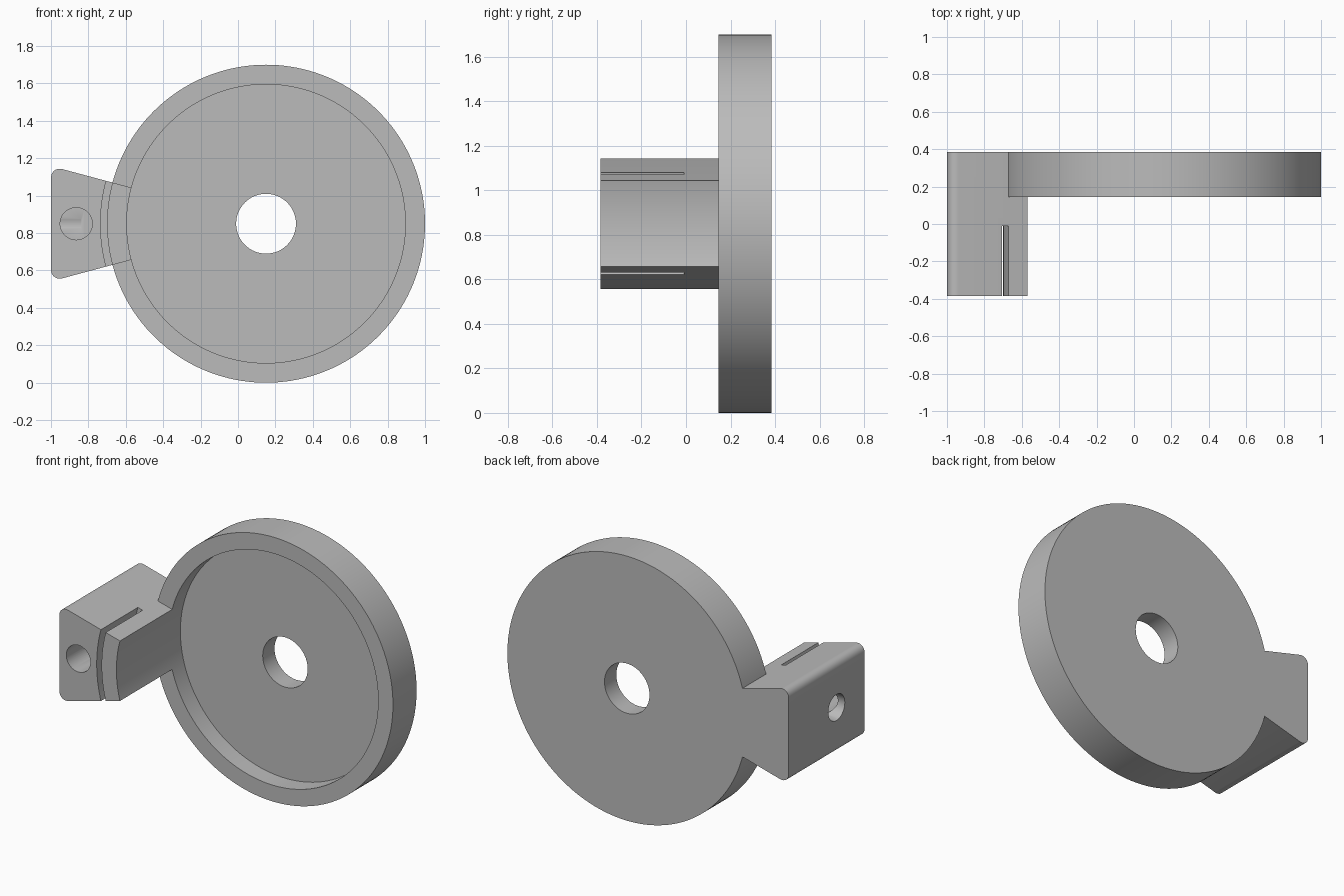
import bpy, bmesh, math
from mathutils import Vector

if "Cube" in bpy.data.objects:
    bpy.data.objects.remove(bpy.data.objects["Cube"], do_unlink=True)

CX, CZ = 0.15, 0.85            # disc axis
FRONT, BACK = -0.385, 0.385
HALF = math.radians(15)        # half angle of the wedge-shaped clamp

grey = bpy.data.materials.new("plain_grey")
grey.use_nodes = True
grey.diffuse_color = (0.5, 0.5, 0.5, 1)
grey.node_tree.nodes["Principled BSDF"].inputs["Base Color"].default_value = (0.5, 0.5, 0.5, 1)


def arc(radius, start, end, steps, cx=CX):
    """Points in the x-z plane, angles measured from -x."""
    angles = [start + (end - start) * i / steps for i in range(steps + 1)]
    return [(cx - radius * math.cos(a), CZ + radius * math.sin(a)) for a in angles]


def circle(radius, steps, cx=CX):
    return arc(radius, 0, math.tau, steps, cx)[:-1]


def prism(name, points, y0, y1, round_x=None):
    """Extrude an x-z outline along y, optionally rounding edges lying at round_x."""
    bm = bmesh.new()
    face = bm.faces.new([bm.verts.new((x, y0, z)) for x, z in points])
    new = bmesh.ops.extrude_face_region(bm, geom=[face])["geom"]
    verts = [g for g in new if isinstance(g, bmesh.types.BMVert)]
    bmesh.ops.translate(bm, verts=verts, vec=Vector((0, y1 - y0, 0)))
    bmesh.ops.recalc_face_normals(bm, faces=bm.faces)
    if round_x is not None:
        edges = [e for e in bm.edges
                 if all(abs(v.co.x - round_x) < 1e-4 for v in e.verts)
                 and abs(e.verts[0].co.y - e.verts[1].co.y) > 0.1]
        bmesh.ops.bevel(bm, geom=edges, offset=0.065, segments=10,
                        profile=0.5, affect='EDGES')
    mesh = bpy.data.meshes.new(name)
    bm.to_mesh(mesh)
    bm.free()
    mesh.materials.append(grey)
    obj = bpy.data.objects.new(name, mesh)
    bpy.context.collection.objects.link(obj)
    return obj


def combine(target, other, operation):
    mod = target.modifiers.new(other.name, 'BOOLEAN')
    mod.operation = operation
    mod.solver = 'EXACT'
    mod.object = other
    bpy.context.view_layer.objects.active = target
    bpy.ops.object.modifier_apply(modifier=mod.name)
    bpy.data.objects.remove(other, do_unlink=True)


# Round plate
body = prism("disc_with_clamp", circle(0.85, 160), 0.145, BACK)

# Wedge-shaped clamp with rounded outer corners
corner = 1.15 * math.tan(HALF)
wedge = arc(0.7, -HALF, HALF, 16) + [(-1, CZ + corner), (-1, CZ - corner)]
combine(body, prism("clamp", wedge, FRONT, BACK, round_x=-1), 'UNION')

# Shallow recess, which also shapes the curved inner face of the clamp
combine(body, prism("recess", circle(0.745, 160), -0.5, 0.265), 'DIFFERENCE')

# Central bore
combine(body, prism("bore", circle(0.16, 64), 0, 0.5), 'DIFFERENCE')

# Curved slot in the clamp
wide = HALF * 1.6
slot = arc(0.85, -wide, wide, 32) + arc(0.885, wide, -wide, 32)
combine(body, prism("slot", slot, -0.5, -0.01), 'DIFFERENCE')

# Angled channel: front hole meeting a side hole
combine(body, prism("front_hole", circle(0.086, 48, -0.865), -0.5, -0.02), 'DIFFERENCE')
side = prism("side_hole", [(x, z - CZ) for x, z in circle(0.084, 48, 0)], 0, 0.25)
side.rotation_euler.z = math.radians(90)
side.location = (-0.84, -0.1, CZ)
bpy.context.view_layer.update()
combine(body, side, 'DIFFERENCE')

# Smooth curves, sharp edges
bpy.ops.object.select_all(action='DESELECT')
body.select_set(True)
bpy.context.view_layer.objects.active = body
bpy.ops.object.shade_smooth_by_angle(angle=math.radians(30))
